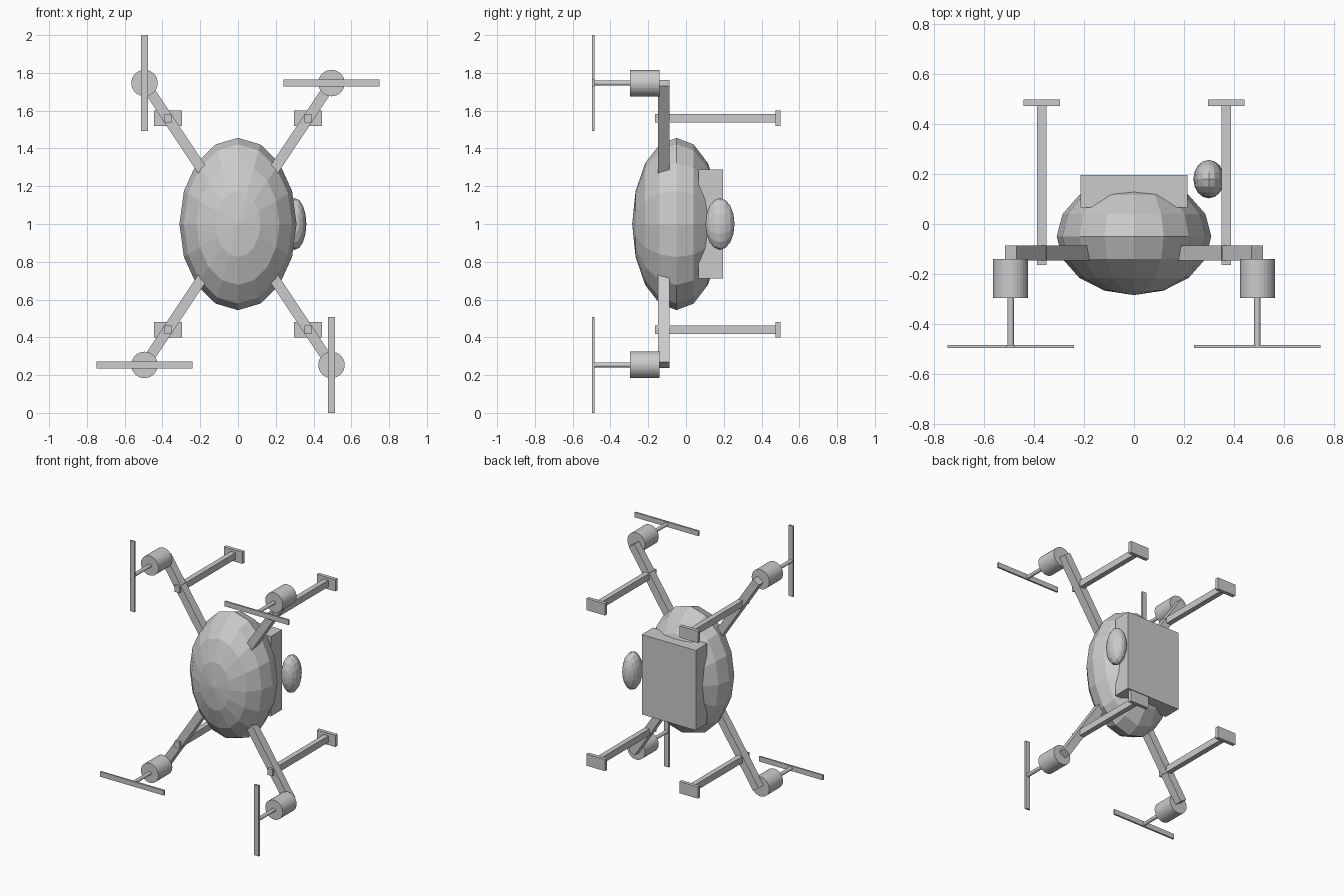
import bpy
from math import atan2, pi
from mathutils import Matrix

if "Cube" in bpy.data.objects:
    bpy.data.objects.remove(bpy.data.objects["Cube"], do_unlink=True)

MID = 1.0  # height of the body centre

grey = bpy.data.materials.new("light_grey")
grey.use_nodes = True
grey.diffuse_color = (0.6, 0.6, 0.6, 1)
grey.node_tree.nodes["Principled BSDF"].inputs["Base Color"].default_value = (0.6, 0.6, 0.6, 1)


def finish(name):
    ob = bpy.context.object
    ob.name = ob.data.name = name
    ob.data.materials.append(grey)
    return ob


def box(name, centre, size, turn=0):
    """Box with its own size, turned about the y axis."""
    bpy.ops.mesh.primitive_cube_add(size=1, location=centre, rotation=(0, turn, 0))
    ob = finish(name)
    ob.data.transform(Matrix.Diagonal((*size, 1)))
    return ob


def rod(name, x, z, y0, y1, radius, sides):
    """Cylinder running along y."""
    bpy.ops.mesh.primitive_cylinder_add(vertices=sides, radius=radius, depth=y1 - y0,
                                        location=(x, (y0 + y1) / 2, z), rotation=(pi / 2, 0, 0))
    return finish(name)


def egg(name, centre, radii):
    """Faceted ellipsoid with its poles on the y axis."""
    bpy.ops.mesh.primitive_uv_sphere_add(segments=16, ring_count=8, radius=1, location=centre)
    ob = finish(name)
    ob.data.transform(Matrix.Diagonal((*radii, 1)) @ Matrix.Rotation(pi / 2, 4, 'X'))
    return ob


# Body, battery pack on the back and the pod beside it
egg("body", (0, -0.05, MID), (0.31, 0.235, 0.456))
box("battery_pack", (0, 0.131, MID), (0.43, 0.13, 0.575))
egg("side_pod", (0.3, 0.18, MID), (0.062, 0.077, 0.137))

# Four corners: arm, motor, shaft, propeller, leg and foot
for side, sx in (("right", -1), ("left", 1)):
    for level, sz in (("lower", -1), ("upper", 1)):
        tag = f"{level}_{side}"
        x, dz = sx * 0.495, sz * 0.746
        z = MID + dz

        length = (x * x + dz * dz) ** 0.5
        box(f"arm_{tag}", (x / 2, -0.117, MID + dz / 2), (0.055, 0.06, length), atan2(x, dz))

        rod(f"motor_{tag}", x, z, -0.297, -0.14, 0.07, 32)
        rod(f"shaft_{tag}", x, z, -0.49, -0.29, 0.013, 16)
        blade = (0.507, 0.013, 0.036) if sx == sz else (0.036, 0.013, 0.508)
        box(f"propeller_{tag}", (x, -0.491, z), blade)

        lx, lz = sx * 0.37, MID + sz * 0.56
        box(f"leg_{tag}", (lx, 0.156, lz), (0.037, 0.642, 0.047))
        box(f"foot_{tag}", (lx, 0.486, lz), (0.148, 0.026, 0.084))
